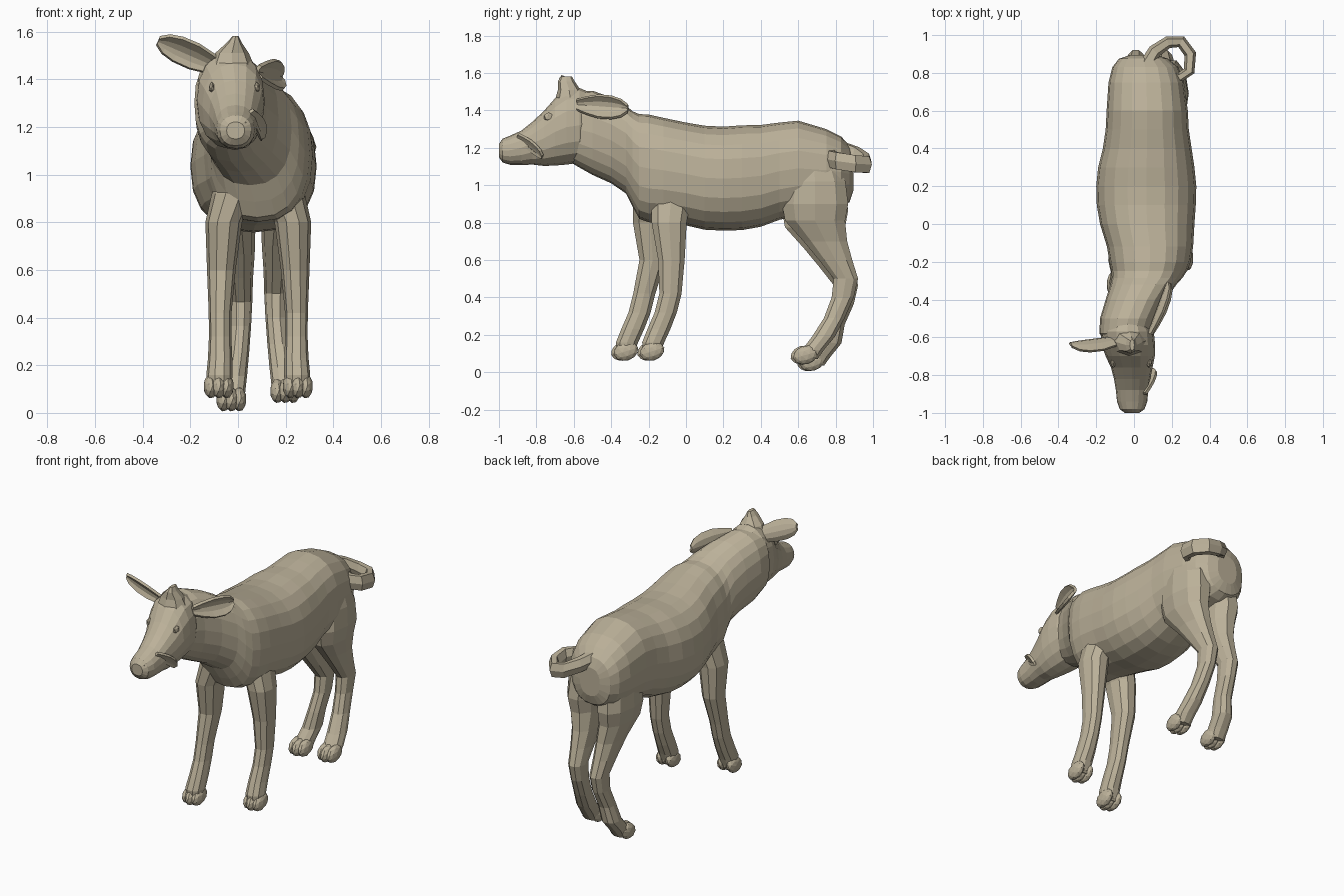
import bpy, bmesh
from math import cos, sin, pi, copysign
from mathutils import Vector, Matrix

X, Y, Z = Vector((1, 0, 0)), Vector((0, 1, 0)), Vector((0, 0, 1))
hide = bpy.data.materials.new("tan_hide")
hide.diffuse_color = (.50, .44, .32, 1)


def finish(name, bm):
    bmesh.ops.recalc_face_normals(bm, faces=bm.faces)
    mesh = bpy.data.meshes.new(name)
    bm.to_mesh(mesh)
    bm.free()
    mesh.materials.append(hide)
    ob = bpy.data.objects.new(name, mesh)
    bpy.context.collection.objects.link(ob)
    return ob


def loft(name, rows, u, v, n=14, power=0.9):
    """Skin rings given as (x, y, z, half size along u, half size along v)."""
    bm = bmesh.new()
    rings = []
    for i, (x, y, z, a, b) in enumerate(rows):
        side = u
        if u is None:  # follow the path
            p, q = rows[max(i - 1, 0)], rows[min(i + 1, len(rows) - 1)]
            side = (Vector(q[:3]) - Vector(p[:3])).cross(v).normalized()
        ring = []
        for k in range(n):
            c, s = cos(2 * pi * k / n), sin(2 * pi * k / n)
            c, s = (copysign(abs(t) ** power, t) for t in (c, s))
            ring.append(bm.verts.new(Vector((x, y, z)) + side * a * c + v * b * s))
        rings.append(ring)
    for r0, r1 in zip(rings, rings[1:]):
        for k in range(n):
            bm.faces.new((r0[k], r0[(k + 1) % n], r1[(k + 1) % n], r1[k]))
    bm.faces.new(rings[0])
    bm.faces.new(rings[-1])
    return finish(name, bm)


def blobs(name, items, subdiv=2):
    """Several faceted ellipsoids: (centre, radii, pitch about x)."""
    bm = bmesh.new()
    for c, r, pitch in items:
        m = (Matrix.Translation(c) @ Matrix.Rotation(pitch, 4, 'X')
             @ Matrix.Diagonal((*r, 1)))
        bmesh.ops.create_icosphere(bm, subdivisions=subdiv, radius=1, matrix=m)
    return finish(name, bm)


def leaf(name, base, tip, across, cup, width, thick=0.016):
    """Cupped leaf shape used for ears and the lip flap."""
    base, tip = Vector(base), Vector(tip)
    across, cup = Vector(across).normalized(), Vector(cup)
    bm = bmesh.new()
    profile = [(0, .45), (.2, .75), (.45, 1), (.7, .98), (.88, .75), (1, .3)]
    rows = []
    for t, w in profile:
        mid = base.lerp(tip, t)
        rows.append([bm.verts.new(mid + across * width * w * s + cup * w * s * s)
                     for s in (-1, -.5, 0, .5, 1)])
    for a, b in zip(rows, rows[1:]):
        for k in range(4):
            bm.faces.new((a[k], a[k + 1], b[k + 1], b[k]))
    ob = finish(name, bm)
    mod = ob.modifiers.new("thickness", 'SOLIDIFY')
    mod.thickness, mod.offset = thick, 0
    return ob


# Trunk and neck
loft("body_and_neck", [
    (.05, .895, 1.06, .07, .09), (.05, .875, 1.06, .13, .15), (.06, .83, 1.07, .175, .19),
    (.065, .75, 1.08, .20, .22), (.07, .60, 1.09, .215, .255), (.07, .50, 1.075, .22, .26),
    (.07, .40, 1.05, .235, .272), (.065, .30, 1.04, .255, .28), (.065, .20, 1.035, .265, .278),
    (.065, .10, 1.04, .262, .278), (.07, .0, 1.06, .25, .275), (.085, -.12, 1.08, .228, .28),
    (.085, -.20, 1.09, .215, .288), (.08, -.25, 1.10, .20, .28), (.07, -.285, 1.14, .187, .255),
    (.05, -.32, 1.19, .175, .235), (.01, -.40, 1.24, .16, .23),
    (-.03, -.50, 1.28, .15, .225), (-.045, -.58, 1.30, .138, .20),
    (-.035, -.63, 1.30, .11, .17)], X, Z, 20, .84)

# Head with tapering muzzle
loft("head", [
    (-.03, -.50, 1.34, .10, .15), (-.035, -.57, 1.32, .14, .20), (-.03, -.64, 1.31, .142, .20),
    (-.02, -.70, 1.285, .13, .18), (-.012, -.76, 1.25, .11, .147), (-.01, -.82, 1.225, .096, .115),
    (-.01, -.88, 1.20, .086, .092), (-.01, -.94, 1.187, .08, .078),
    (-.01, -.98, 1.185, .066, .064), (-.01, -1.0, 1.185, .038, .036)], X, Z, 16)
loft("crown_tuft", [
    (-.025, -.615, 1.44, .10, .09), (-.025, -.625, 1.51, .07, .06),
    (-.015, -.64, 1.555, .03, .045), (-.01, -.64, 1.582, .012, .03)], X, Y, 8)
blobs("eyes", [((-.015 + s * .095, -.735, 1.365), (.014, .028, .024), 0) for s in (-1, 1)], 1)
blobs("nostrils", [((-.01 + s * .038, -.975, 1.215), (.016, .018, .012), 0) for s in (-1, 1)], 1)
blobs("lower_lip", [((-.01, -.88, 1.145), (.07, .10, .03), 0)])
leaf("lip_flap", (.05, -.90, 1.26), (.10, -.77, 1.15), (.5, .4, .8), (.02, 0, .01), .024)

# Ears: one held out sideways, one folded back
leaf("left_ear", (-.06, -.60, 1.44), (-.335, -.635, 1.56), (.35, -.35, .8),
     (0, -.03, 0), .058)
leaf("right_ear", (.08, -.58, 1.43), (.18, -.31, 1.41), (-.1, 0, 1), (.035, -.01, 0), .06)


def toes(name, x, y, z, drop):
    blobs(name, [((x + k * .033, y + abs(k) * .014, z), (.031, .068, .05), drop)
                 for k in (-1, 0, 1)])


# Front legs: the left one steps further forward
for side, label, x0, dy, df in ((1, "right", .245, 0, 0), (-1, "left", -.075, -.10, -.14)):
    rows = [(-.09, -.07, 1.04, .08, .09), (-.055, -.08, .92, .09, .11),
            (-.015, -.09, .80, .077, .098), (-.005, -.078, .60, .06, .074),
            (0, -.083, .42, .048, .062), (0, -.108, .32, .047, .062),
            (0, -.145, .23, .051, .064), (.003, -.175, .16, .055, .062),
            (.004, -.185, .09, .05, .045)]
    loft("front_leg_" + label,
         [(x0 + side * dx, y + (dy if z > .5 else df), z, a, b) for dx, y, z, a, b in rows],
         X, Y, 10)
    toes("front_toes_" + label, x0 + side * .006, df - .195, .112, .3)

# Hind legs with hocks
for side, label, df, dz in ((1, "right", 0, 0), (-1, "left", .035, -.035)):
    rows = [(.08, .68, 1.16, .09, .12), (.095, .69, 1.02, .105, .17),
            (.105, .69, .90, .10, .185), (.10, .69, .81, .088, .168),
            (.085, .745, .70, .07, .122), (.08, .80, .60, .058, .093),
            (.075, .855, .50, .05, .068), (.075, .838, .40, .045, .062),
            (.085, .793, .29, .047, .058), (.10, .735, .19, .053, .064),
            (.11, .68, .12, .055, .062), (.112, .66, .07, .05, .045)]
    loft("hind_leg_" + label,
         [(.085 + side * dx, y + df * (z < .25), z + dz, a, b) for dx, y, z, a, b in rows],
         X, Y, 10)
    toes("hind_toes_" + label, .085 + side * .113, .625 + df, .092 + dz, .28)

# Curled ribbon tail
loft("curled_tail", [
    (.06, .83, 1.19, .04, .05), (.11, .915, 1.16, .036, .048), (.18, .962, 1.125, .032, .05),
    (.25, .965, 1.11, .032, .05), (.298, .90, 1.115, .032, .052), (.292, .81, 1.13, .03, .052),
    (.24, .775, 1.14, .028, .05), (.19, .80, 1.16, .028, .045),
    (.14, .85, 1.16, .025, .04)], None, Z, 6)
